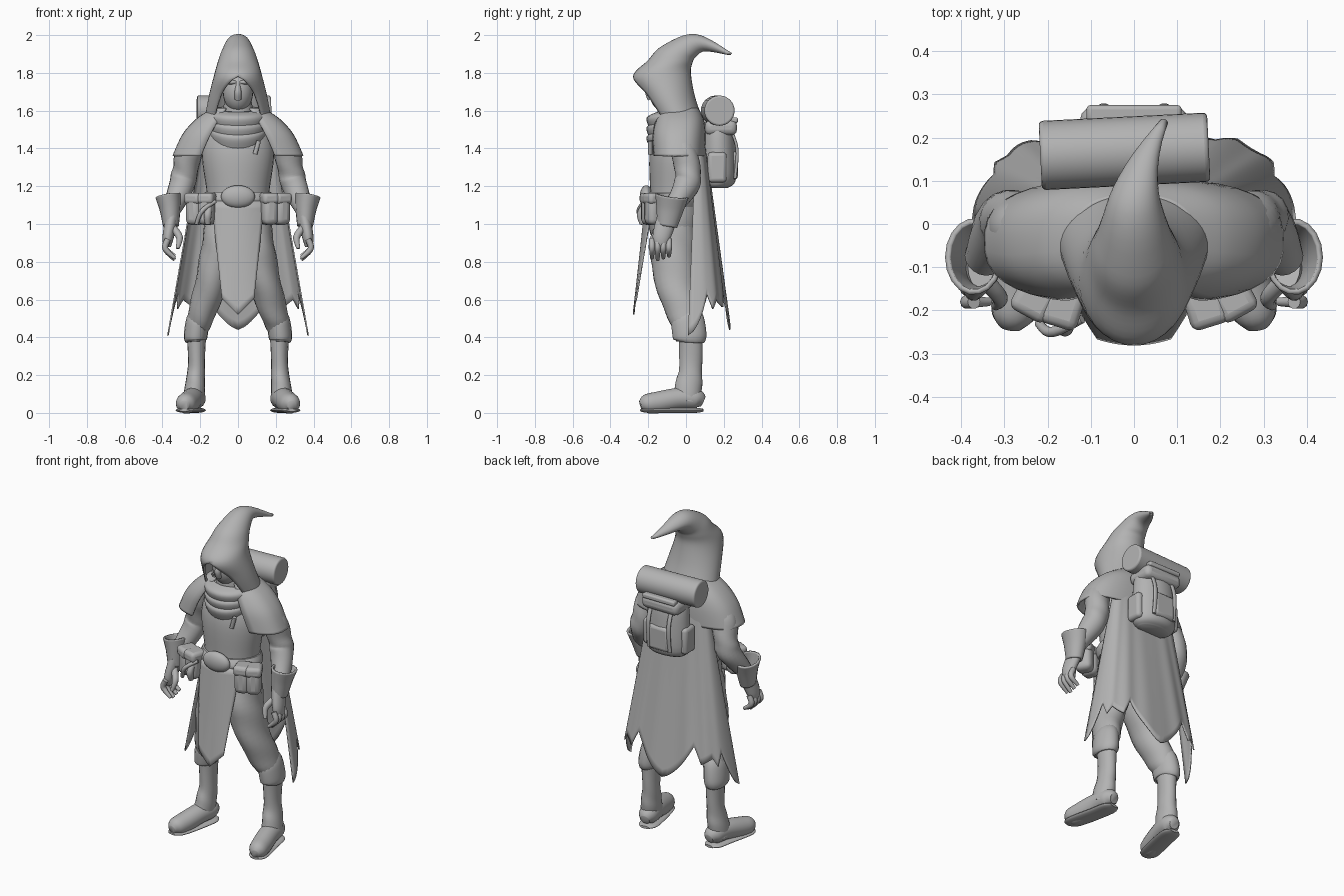
import bpy, bmesh
from math import sin, cos, pi, radians, sqrt, copysign
from mathutils import Vector, Matrix

if "Cube" in bpy.data.objects:
    bpy.data.objects.remove(bpy.data.objects["Cube"])

clay = bpy.data.materials.new("clay_grey")
clay.use_nodes = True
grey = (.45, .45, .45, 1)
clay.diffuse_color = grey
clay.node_tree.nodes["Principled BSDF"].inputs["Base Color"].default_value = grey


def finish(name, mesh_builder, thickness=0, bevel=0):
    """Turn a bmesh into a smooth object with optional thickness and rounding."""
    bmesh.ops.remove_doubles(mesh_builder, verts=mesh_builder.verts, dist=.0005)
    bmesh.ops.recalc_face_normals(mesh_builder, faces=mesh_builder.faces)
    mesh = bpy.data.meshes.new(name)
    mesh_builder.to_mesh(mesh)
    mesh_builder.free()
    mesh.materials.append(clay)
    part = bpy.data.objects.new(name, mesh)
    bpy.context.collection.objects.link(part)
    if thickness:
        shell = part.modifiers.new("thickness", 'SOLIDIFY')
        shell.thickness, shell.offset = thickness, 0
    if bevel:
        rounding = part.modifiers.new("rounding", 'BEVEL')
        rounding.width, rounding.segments = bevel, 3
    bpy.ops.object.select_all(action='DESELECT')
    part.select_set(True)
    bpy.context.view_layer.objects.active = part
    bpy.ops.object.shade_smooth_by_angle(angle=radians(50))


def spline(rows, steps=6):
    """Pass a smooth curve through a few rows of values."""
    result, last = [], len(rows) - 1
    for i in range(last):
        before, start, end, after = (rows[max(i - 1, 0)], rows[i], rows[i + 1], rows[min(i + 2, last)])
        for k in range(steps):
            t = k / steps
            result.append([(2 * q + (r - p) * t + (2 * p - 5 * q + 4 * r - s) * t * t
                            + (3 * q - p - 3 * r + s) * t ** 3) / 2
                           for p, q, r, s in zip(before, start, end, after)])
    return result + [rows[-1]]


def bulge(value, power):
    """Signed power, which squares off an ellipse."""
    return copysign(abs(value) ** power, value)


def skin(name, rings, closed=True, thickness=0):
    """Bridge successive rings; solid shapes also get end caps."""
    builder = bmesh.new()
    loops = [[builder.verts.new(point) for point in ring] for ring in rings]
    count = len(loops[0])
    for lower, upper in zip(loops, loops[1:]):
        for i in range(count if closed else count - 1):
            j = (i + 1) % count
            builder.faces.new((lower[i], lower[j], upper[j], upper[i]))
    if not thickness:
        builder.faces.new(loops[0])
        builder.faces.new(loops[-1])
    finish(name, builder, thickness)


def loft(name, rows, thickness=0, lean=0, power=1, sides=32):
    """Rows: front z, front y, back y, half width, rise to the back, front opening."""
    padded = [tuple(row) + (0,) * (6 - len(row)) for row in rows]
    opened = any(row[5] for row in padded)
    rings = []
    for z, front, back, width, rise, opening in spline(padded):
        gap = radians(48) * sqrt(max(opening, 0))
        ring = []
        for i in range(sides + opened):
            angle = gap + (2 * pi - 2 * gap) * i / sides
            t = (1 - bulge(cos(angle), power)) / 2
            ring.append((lean * max(front, 0) ** 2 + width * bulge(sin(angle), power),
                         front + (back - front) * t, z + rise * t))
        rings.append(ring)
    skin(name, rings, not opened, thickness)


def tube(name, points, side=1, flat=1, ripple=0, thickness=0, sides=18):
    """Sweep an ellipse along points of x, y, z and radius."""
    path = spline(points)
    centres = [Vector((x * side, y, z)) for x, y, z, radius in path]
    rings = []
    for i, centre in enumerate(centres):
        ahead = centres[min(i + 1, len(centres) - 1)]
        along = (ahead - centres[max(i - 1, 0)]).normalized()
        across = (Vector((1, 0, 0)) - along * along.x).normalized()
        depth = along.cross(across) * flat
        ring = []
        for k in range(sides):
            angle = 2 * pi * k / sides
            radius = path[i][3] * (1 + ripple * sin(i + 2 * angle))
            ring.append(centre + (across * cos(angle) + depth * sin(angle)) * radius)
        rings.append(ring)
    skin(name, rings, thickness=thickness)


def sheet(name, shape, columns, rows):
    grid = [[shape(2 * i / columns - 1, j / rows) for i in range(columns + 1)] for j in range(rows + 1)]
    skin(name, grid, closed=False, thickness=.008)


def box(name, centre, size, bevel=.02, turn=0):
    builder = bmesh.new()
    place = Matrix.Translation(centre) @ Matrix.Rotation(turn, 4, 'Z') @ Matrix.Diagonal((*size, 1))
    bmesh.ops.create_cube(builder, size=1, matrix=place)
    finish(name, builder, bevel=bevel)


def ball(name, centre, size):
    builder = bmesh.new()
    place = Matrix.Translation(centre) @ Matrix.Diagonal((*size, 1))
    bmesh.ops.create_uvsphere(builder, u_segments=24, v_segments=14, radius=1, matrix=place)
    finish(name, builder)


# Hood with an open face and a tip curling backward
loft("hood", [(1.56, -.16, .08, .17, 0, 1), (1.68, -.225, .04, .148, 0, .6), (1.78, -.275, .02, .12, .02),
              (1.86, -.2, .03, .1), (1.94, -.12, .05, .08, -.05),
              (2, .05, .1, .048, -.08), (1.9, .24, .23, .004)], thickness=.012, lean=1.2)

# Masked face, neck and draped scarf
ball("head", (0, -.105, 1.7), (.08, .09, .11))
tube("nose", [(0, -.185, 1.74, .01), (0, -.198, 1.7, .018), (0, -.185, 1.66, .018)])
tube("neck", [(0, -.06, 1.5, .1), (0, -.08, 1.66, .07)])
for fold in range(3):
    z = 1.59 - .05 * fold
    rise = .03 + .03 * fold
    loft(f"scarf_fold_{fold + 1}", [(z, -.15, .05, .12, rise), (z - .03, -.205, .07, .15, rise),
                                    (z - .09, -.185, .06, .14, rise)], thickness=.008)

# Tunic and the mantle over the shoulders
loft("tunic", [(.83, -.15, .06, .14), (1, -.2, .08, .18), (1.15, -.19, .08, .165),
               (1.4, -.19, .09, .19), (1.6, -.12, .05, .12)])
loft("mantle", [(1.61, -.13, .06, .13, 0, .2), (1.55, -.16, .09, .22, 0, .2), (1.47, -.18, .1, .29, 0, .25),
                (1.36, -.18, .1, .342, 0, .35)], thickness=.012, power=.75)

# Cape with a torn hem: distance from the middle, height
hem = [(0, .44), (.3, .66), (.4, .56), (.6, .6), (.7, .55), (.8, .63), (1, .41)]


def cape_shape(across, down):
    for (start, low), (end, high) in zip(hem, hem[1:]):
        if start <= abs(across) <= end:
            edge = low + (high - low) * (abs(across) - start) / (end - start)
    drop = (1.53 - edge) * down
    angle = across * pi / 2
    width = .175 + .175 * drop
    front = .055 - .04 * drop
    depth = .03 + .175 * drop + .004 * down * sin(across * 22)
    return (width * bulge(sin(angle), .7), front + depth * abs(cos(angle)) ** .6, 1.53 - drop)


sheet("cape", cape_shape, columns=100, rows=24)


# Pointed flap hanging from the belt
def flap_shape(across, down):
    x = across * (.14 - .055 * down)
    length = .6 - .085 * abs(across)
    return (x, 2 * x * x - .212 - .065 * down, 1.12 - length * down)


sheet("front_flap", flap_shape, columns=16, rows=14)

# Belt, oval buckle and hanging tools
loft("belt", [(1.09, -.2, .08, .175), (1.13, -.22, .09, .19), (1.17, -.2, .08, .175)])
ball("belt_buckle", (0, -.21, 1.145), (.09, .035, .06))
tube("chest_clasp", [(.09, -.19, 1.37, .012), (.11, -.19, 1.44, .012)])
tube("belt_vial", [(-.15, -.22, 1.1, .014), (-.16, -.24, 1.05, .02), (-.16, -.23, 1, .015)])
tube("belt_tool", [(-.12, -.22, 1.12, .01), (-.19, -.25, 1.07, .012), (-.22, -.23, 1, .01)])

foot_path = [(.22, .09, .06, .03), (.225, .05, .075, .055), (.24, -.04, .075, .058),
             (.265, -.15, .055, .058), (.28, -.21, .048, .05), (.285, -.24, .04, .025)]
for side, word in ((1, "left"), (-1, "right")):
    ball(word + "_brow", (side * .034, -.17, 1.75), (.034, .022, .012))
    # Belt pouches with flaps
    for tag, x, y, turn in (("front", .165, -.185, .3), ("side", .225, -.165, .5)):
        box(f"{word}_{tag}_pouch", (side * x, y, 1.07), (.085, .1, .15), bevel=.03, turn=side * turn)
        box(f"{word}_{tag}_pouch_flap", (side * x, y, 1.135), (.094, .108, .06), turn=side * turn)
    # Sleeve, flared cuff and curled hand
    tube(word + "_sleeve", [(.2, -.03, 1.5, .045), (.255, -.015, 1.4, .07), (.28, .01, 1.28, .068),
                            (.3, 0, 1.2, .068), (.35, -.08, 1.07, .045)], side, ripple=.03)
    tube(word + "_glove_cuff", [(.37, -.075, 1.15, .062), (.36, -.085, 1.08, .05), (.355, -.1, .99, .036)],
         side, flat=1.35, thickness=.012)
    tube(word + "_palm", [(.35, -.1, 1.03, .035), (.37, -.13, .93, .03), (.375, -.13, .88, .02)],
         side, flat=1.6)
    for finger in range(4):
        y = .03 * finger - .18
        tip = .81 + .01 * abs(finger - 1)
        tube(f"{word}_finger_{finger + 1}", [(.37, y, .92, .016), (.385, y, .87, .016), (.335, y, tip, .01)],
             side, sides=10)
    tube(word + "_thumb", [(.345, -.13, .98, .02), (.31, -.17, .93, .018), (.32, -.19, .87, .01)], side)
    # Baggy trouser leg gathered into a cuff below the knee
    tube(word + "_trouser", [(.085, -.06, 1, .09), (.1, -.07, .85, .098), (.15, -.05, .66, .083),
                             (.2, 0, .5, .07), (.22, .02, .42, .05)], side, flat=1.25, ripple=.03)
    tube(word + "_knee_cuff", [(.205, 0, .52, .055), (.215, .01, .48, .062), (.225, .02, .4, .062),
                               (.225, .02, .375, .05)], side, flat=1.45)
    # Boot shaft blending into the foot, and the sole
    tube(word + "_boot_shaft", [(.22, .025, .42, .05), (.22, .025, .25, .045), (.227, .015, .15, .053),
                                (.235, 0, .06, .056)], side, flat=1.35, ripple=.02)
    tube(word + "_boot_foot", foot_path, side)
    tube(word + "_boot_sole", [(x, y, .014, radius * 1.02) for x, y, z, radius in foot_path], side, flat=.25)
    # Side pocket and strap of the pack
    box(word + "_pack_pocket", (side * .125, .165, 1.3), (.05, .1, .16))
    tube(word + "_pack_strap", [(side * .07, .225, 1.53, .013), (side * .07, .27, 1.4, .013),
                                (side * .07, .26, 1.24, .013)], flat=.6)

# Backpack with lid and rear pocket
loft("backpack", [(1.19, .11, .22, .1), (1.24, .08, .265, .135), (1.45, .08, .26, .13), (1.54, .09, .24, .11)])
box("pack_lid", (0, .185, 1.51), (.25, .17, .08), bevel=.03)
box("pack_rear_pocket", (0, .25, 1.31), (.14, .05, .15))
box("pack_rear_lip", (0, .255, 1.55), (.22, .04, .03), bevel=.01)

# Rolled bed lying across the pack
roll = bmesh.new()
place = (Matrix.Translation((-.022, .168, 1.6)) @ Matrix.Rotation(.05, 4, 'Z')
         @ Matrix.Rotation(pi / 2, 4, 'Y'))
bmesh.ops.create_cone(roll, cap_ends=True, segments=32, radius1=.08, radius2=.08, depth=.39, matrix=place)
finish("bedroll", roll, bevel=.01)
